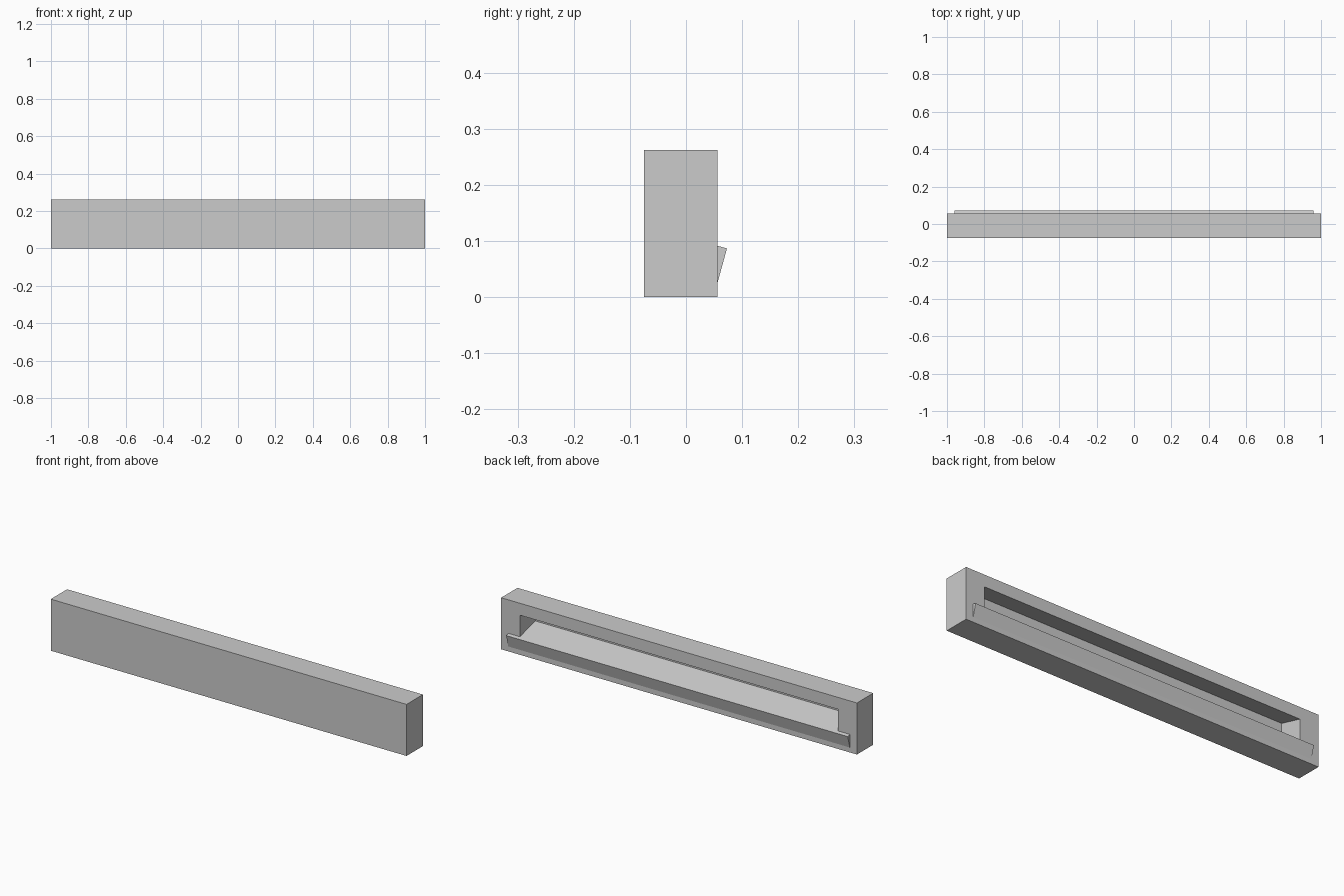
import bpy
import bmesh

cube = bpy.data.objects.get("Cube")
if cube:
    bpy.data.objects.remove(cube, do_unlink=True)

grey = bpy.data.materials.new("light grey")
grey.use_nodes = True
grey.diffuse_color = (0.6, 0.6, 0.6, 1)
grey.node_tree.nodes["Principled BSDF"].inputs["Base Color"].default_value = (0.6, 0.6, 0.6, 1)


def extrude_profile(name, profile, half_length):
    """Extrude a closed (y, z) profile along x, centred on x = 0."""
    bm = bmesh.new()
    face = bm.faces.new([bm.verts.new((-half_length, y, z)) for y, z in profile])
    result = bmesh.ops.extrude_face_region(bm, geom=[face])
    moved = [v for v in result["geom"] if isinstance(v, bmesh.types.BMVert)]
    bmesh.ops.translate(bm, verts=moved, vec=(2 * half_length, 0, 0))
    bmesh.ops.recalc_face_normals(bm, faces=bm.faces)
    mesh = bpy.data.meshes.new(name)
    bm.to_mesh(mesh)
    bm.free()
    mesh.materials.append(grey)
    obj = bpy.data.objects.new(name, mesh)
    bpy.context.collection.objects.link(obj)
    return obj


FRONT, BACK, TOP = -0.075, 0.056, 0.262
INNER = -0.068     # inside of the thin front wall
SLOPE = 0.268      # rise of the slot towards the front

# Housing block
housing = extrude_profile("housing", [(FRONT, 0), (BACK, 0), (BACK, TOP), (FRONT, TOP)], 1)

# Slot cutter: floor and ceiling both rise inwards
depth = BACK + 0.05 - INNER
floor_z, ceiling_z = 0.078, 0.188
cutter = extrude_profile("slot_cutter", [
    (BACK + 0.05, floor_z), (BACK + 0.05, ceiling_z),
    (INNER, ceiling_z + depth * SLOPE), (INNER, floor_z + depth * SLOPE)], 0.895)
cutter.hide_render = True
cutter.hide_viewport = True
cutter.hide_set(True)

cut = housing.modifiers.new("slot", "BOOLEAN")
cut.operation = "DIFFERENCE"
cut.solver = "EXACT"
cut.object = cutter

# Tilted lip below the slot, slightly wider than the opening
extrude_profile("slot_lip", [
    (BACK - 0.003, 0.025), (BACK, 0.025), (0.073, 0.087), (BACK - 0.003, 0.0925)], 0.96)
